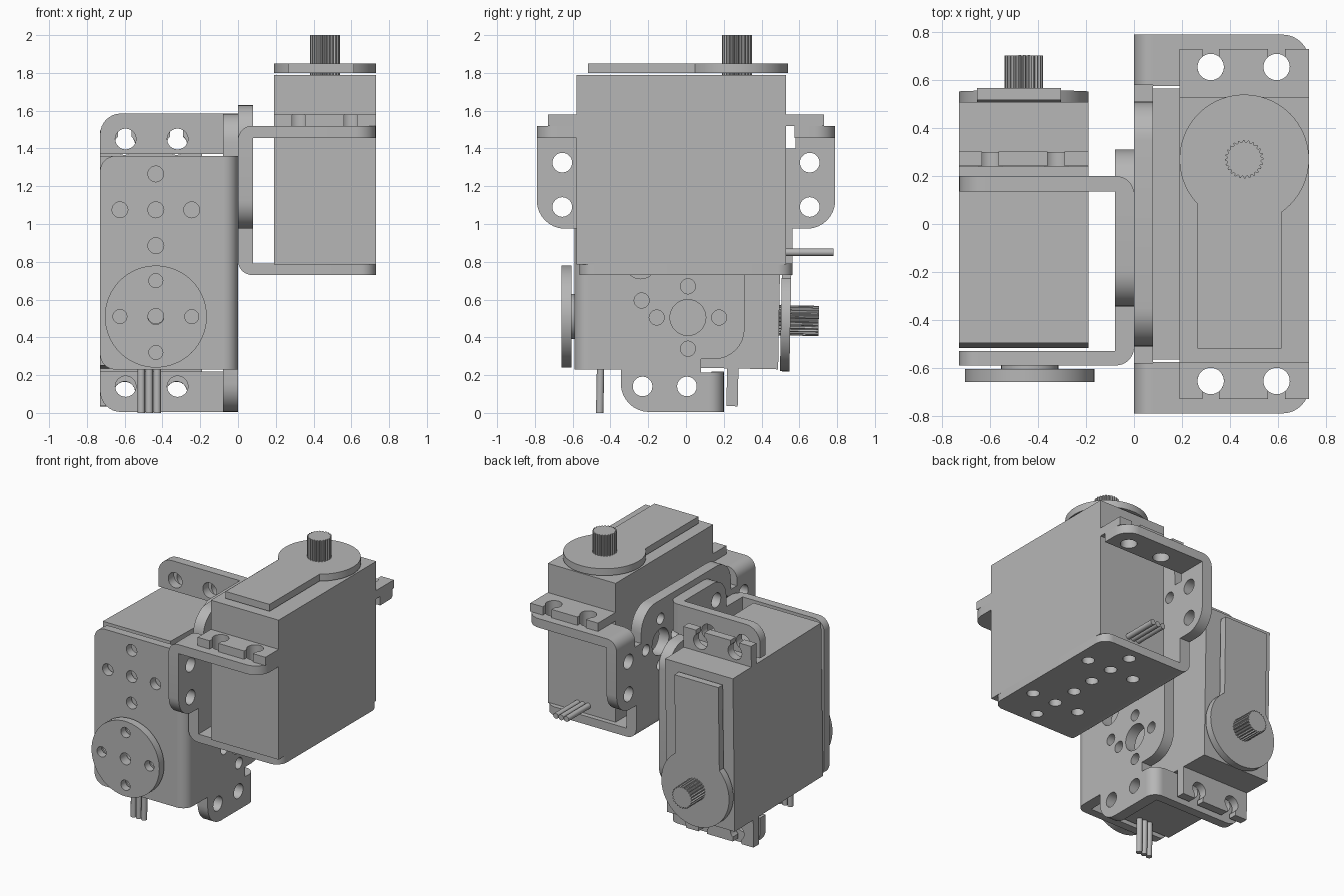
import bpy, bmesh
from math import pi, sin, cos, radians, acos, asin
from mathutils import Matrix, Vector

if "Cube" in bpy.data.objects:
    bpy.data.objects.remove(bpy.data.objects["Cube"])

gray = bpy.data.materials.new("plain_gray")
gray.use_nodes = True
gray.diffuse_color = (0.47, 0.47, 0.47, 1)
gray.node_tree.nodes["Principled BSDF"].inputs["Base Color"].default_value = (0.47, 0.47, 0.47, 1)


def arc(cx, cy, r, a0, a1, n=32):
    return [(cx + r * cos(a0 + (a1 - a0) * i / n), cy + r * sin(a0 + (a1 - a0) * i / n))
            for i in range(n + 1)]


def circle(cx, cy, r, n=32):
    return arc(cx, cy, r, 0, 2 * pi, n)[:-1]


def fillet(points, n=8):
    """Round every square corner given as (a, b, radius)."""
    out = []
    for i, q in enumerate(points):
        p = Vector(q[:2])
        if len(q) == 2:
            out.append(tuple(p))
            continue
        d1 = (Vector(points[i - 1][:2]) - p).normalized()
        d2 = (Vector(points[(i + 1) % len(points)][:2]) - p).normalized()
        c = p + (d1 + d2) * q[2]
        for k in range(n + 1):
            t = pi / 2 * k / n
            out.append(tuple(c - (d2 * cos(t) + d1 * sin(t)) * q[2]))
    return out


def prism(name, outline, plane, lo, hi, place, holes=()):
    """Extrude an outline with holes, drawn in the named plane, from lo to hi."""
    curve = bpy.data.curves.new(name, 'CURVE')
    curve.dimensions = '2D'
    curve.fill_mode = 'BOTH'
    curve.extrude = (hi - lo) / 2
    for loop in [outline, *holes]:
        spline = curve.splines.new('POLY')
        spline.points.add(len(loop) - 1)
        for point, co in zip(spline.points, loop):
            point.co = (co[0], co[1], 0, 1)
        spline.use_cyclic_u = True
    temp = bpy.data.objects.new(name, curve)
    bpy.context.collection.objects.link(temp)
    dg = bpy.context.evaluated_depsgraph_get()
    mesh = bpy.data.meshes.new_from_object(temp.evaluated_get(dg))
    bpy.data.objects.remove(temp)
    bpy.data.curves.remove(curve)
    bm = bmesh.new()
    bm.from_mesh(mesh)
    mid = (lo + hi) / 2
    for v in bm.verts:
        a, b, c = v.co.x, v.co.y, v.co.z + mid
        v.co = {'xy': (a, b, c), 'xz': (a, c, b), 'yz': (c, a, b)}[plane]
    bmesh.ops.remove_doubles(bm, verts=bm.verts, dist=0.0001)
    bmesh.ops.transform(bm, matrix=place, verts=bm.verts)
    bmesh.ops.recalc_face_normals(bm, faces=bm.faces)
    bm.to_mesh(mesh)
    bm.free()
    mesh.materials.clear()
    mesh.materials.append(gray)
    obj = bpy.data.objects.new(name, mesh)
    bpy.context.collection.objects.link(obj)
    bpy.ops.object.select_all(action='DESELECT')
    obj.select_set(True)
    bpy.context.view_layer.objects.active = obj
    bpy.ops.object.shade_smooth_by_angle(angle=radians(30))
    return obj


def rect(x0, x1, y0, y1):
    return [(x0, y0), (x1, y0), (x1, y1), (x0, y1)]


def cross(cx, cy, step, r, centre):
    return [circle(cx, cy, centre)] + [
        circle(cx + dx * step, cy + dy * step, r, 20)
        for dx, dy in ((1, 0), (-1, 0), (0, 1), (0, -1))]


def servo(tag, place):
    # case
    prism(tag + "_servo_case", rect(0.19, 0.73, -0.58, 0.53), 'xy', 0, 1.005, place)
    # mounting tabs with keyhole slots
    a = acos(0.035 / 0.055)
    for s, inner, end in ((1, 0.53, "back"), (-1, 0.58, "front")):
        tab = [(0.19, inner), (0.73, inner), (0.73, 0.73)]
        for cx in (0.595, 0.32):
            tab += [(cx + 0.035, 0.73)] + arc(cx, 0.655, 0.055, a, -pi - a, 24) + [(cx - 0.035, 0.73)]
        tab.append((0.19, 0.73))
        prism(f"{tag}_servo_tab_{end}", [(x, s * y) for x, y in tab], 'xy', 0.735, 0.795, place)
    # raised output cover: disc running into a strip
    cx, cy, r = 0.46, 0.27, 0.27
    cover = arc(cx, cy, r, -pi / 2 + asin(0.155 / r), 1.5 * pi - asin(0.195 / r), 56)
    cover += [(0.265, -0.52), (0.615, -0.52)]
    prism(tag + "_servo_cover", cover, 'xy', 1.015, 1.065, place)
    # splined output shaft
    teeth = 24
    spline = []
    for i in range(teeth * 4):
        rad = 0.08 if i % 4 < 2 else 0.071
        t = 2 * pi * i / (teeth * 4)
        spline.append((cx + rad * cos(t), cy + rad * sin(t)))
    prism(tag + "_servo_shaft", spline, 'xy', 1.0, 1.215, place)
    # three cable ends
    for i in range(3):
        prism(f"{tag}_wire_{i + 1}", circle(0.408 + 0.042 * i, 0.065, 0.02, 14), 'xz', 0.52, 0.78, place)


def bracket(tag, place):
    # wide side plate with ears and a raised middle tab
    half = [(0.565, 0.08), (0.565, 0.245), (0.79, 0.245, 0.15), (0.79, 0.71), (0.58, 0.71),
            (0.58, 0.67), (0.51, 0.67), (0.51, 0.9, 0.16)]
    outline = half + [(-p[0], *p[1:]) for p in reversed(half)]
    holes = [circle(0, 0.35, 0.085)]
    for s in (1, -1):
        holes += cross(s * 0.29, 0.6, 0.165, 0.04, 0.095)
        holes.append(circle(s * 0.2, 0.355, 0.04, 20))
        holes += [circle(s * 0.655, v, 0.052) for v in (0.36, 0.595)]
    prism(tag + "_bracket_side", fillet(outline), 'yz', 0, 0.08, place, holes)
    # base plate
    base = fillet([(0.08, -0.565), (0.73, -0.565, 0.08), (0.73, 0.565, 0.08), (0.08, 0.565)])
    holes = cross(0.435, 0.28, 0.19, 0.042, 0.042) + cross(0.435, -0.28, 0.19, 0.042, 0.042)
    prism(tag + "_bracket_base", base, 'xy', 0, 0.06, place, holes)
    bend = fillet([(0, 0.08), (0, 0, 0.075), (0.08, 0), (0.08, 0.08)])
    prism(tag + "_bracket_base_bend", bend, 'xz', -0.565, 0.565, place)
    # flanges that carry the servo tabs
    top_bend = fillet([(0, 0.71), (0, 0.79, 0.075), (0.08, 0.79), (0.08, 0.71)])
    for s, end in ((1, "back"), (-1, "front")):
        flange = fillet([(0.08, s * 0.575), (0.73, s * 0.575), (0.73, s * 0.79, 0.11), (0.08, s * 0.79)])
        holes = [circle(x, s * 0.655, 0.055) for x in (0.32, 0.595)]
        prism(f"{tag}_flange_{end}", flange, 'xy', 0.725, 0.79, place, holes)
        lo, hi = sorted((s * 0.58, s * 0.79))
        prism(f"{tag}_flange_bend_{end}", top_bend, 'xz', lo, hi, place)


# upright unit on the left
bracket("upper", Matrix.Translation((0, 0, 0.73)))
servo("upper", Matrix.Translation((0, 0, 0.785)))

# unit lying on its back on the right, its servo sitting slightly askew
bracket("lower", Matrix(((-1, 0, 0, 0), (0, 0, 1, -0.59), (0, 1, 0, 0.795), (0, 0, 0, 1))))
servo("lower", Matrix.Translation((-0.92, -0.507, 0.78)) @ Matrix.Rotation(radians(-91.1), 4, 'X'))

# round horn on the front of the lower bracket
here = Matrix.Identity(4)
prism("horn_disc", circle(-0.435, 0.51, 0.27, 64), 'xz', -0.66, -0.605, here,
      cross(-0.435, 0.51, 0.19, 0.037, 0.042))
prism("horn_collar", circle(-0.435, 0.51, 0.12), 'xz', -0.61, -0.585, here,
      [circle(-0.435, 0.51, 0.042)])
